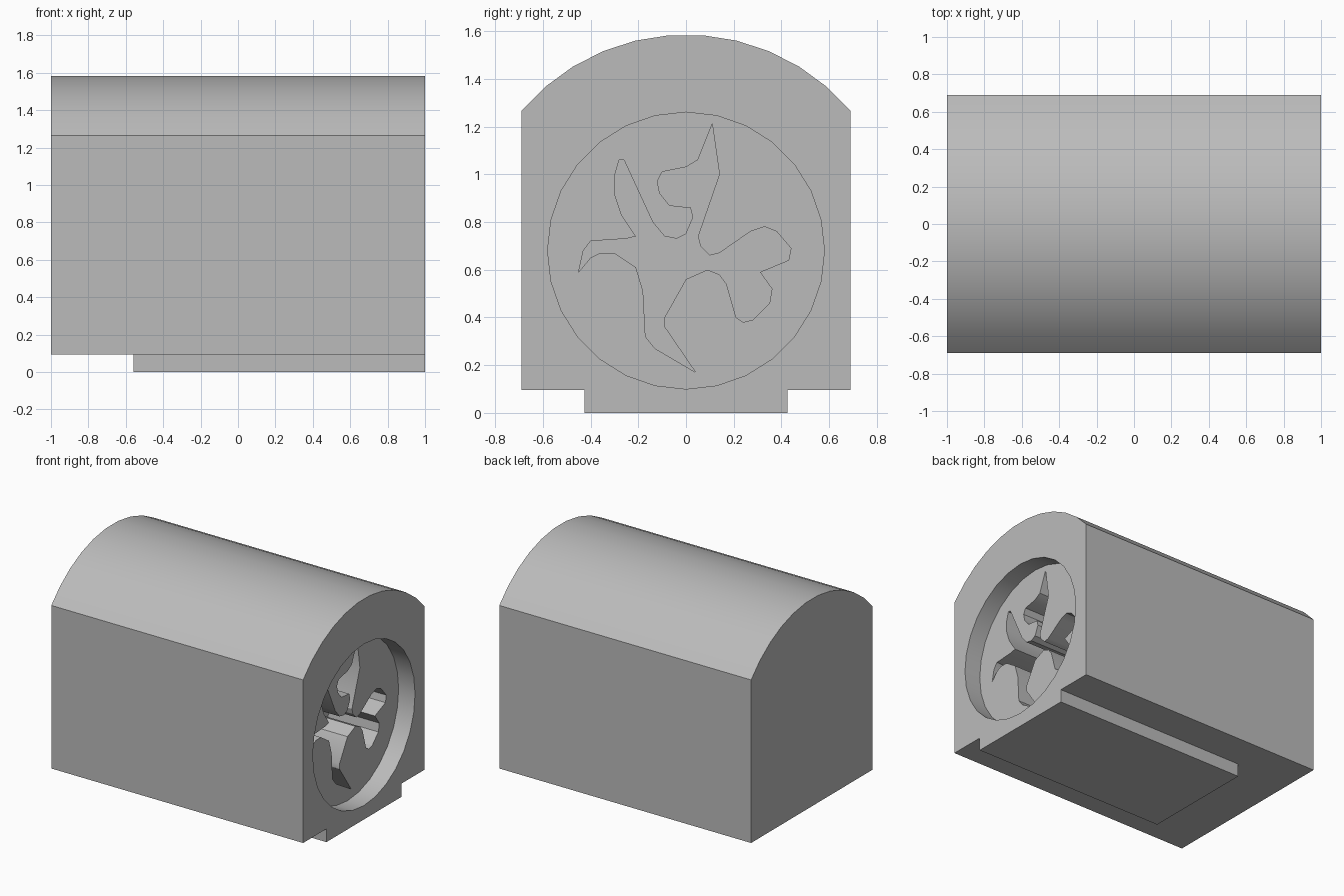
import bpy
import bmesh
from math import asin, cos, sin, pi, radians

old = bpy.data.objects.get("Cube")
if old:
    bpy.data.objects.remove(old, do_unlink=True)

# Single plain grey
GREY = (0.5, 0.5, 0.5, 1.0)
grey = bpy.data.materials.new("plain grey")
grey.use_nodes = True
grey.diffuse_color = GREY
grey.node_tree.nodes["Principled BSDF"].inputs["Base Color"].default_value = GREY


def prism(name, outline, x_start, x_end):
    """Extrude a closed (y, z) outline along x into a solid."""
    bm = bmesh.new()
    near = bm.faces.new([bm.verts.new((x_start, y, z)) for y, z in outline])
    extruded = bmesh.ops.extrude_face_region(bm, geom=[near], use_keep_orig=True)
    moved = [v for v in extruded["geom"] if isinstance(v, bmesh.types.BMVert)]
    bmesh.ops.translate(bm, verts=moved, vec=(x_end - x_start, 0, 0))
    bmesh.ops.recalc_face_normals(bm, faces=bm.faces)
    mesh = bpy.data.meshes.new(name)
    bm.to_mesh(mesh)
    bm.free()
    mesh.materials.append(grey)
    obj = bpy.data.objects.new(name, mesh)
    bpy.context.collection.objects.link(obj)
    return obj


def activate(obj):
    bpy.ops.object.select_all(action="DESELECT")
    obj.select_set(True)
    bpy.context.view_layer.objects.active = obj


def carve(target, cutter):
    """Subtract the cutter from the target, then discard the cutter."""
    cutter.hide_render = True
    mod = target.modifiers.new("carve", "BOOLEAN")
    mod.operation = "DIFFERENCE"
    mod.solver = "EXACT"
    mod.object = cutter
    activate(target)
    bpy.ops.object.modifier_apply(modifier=mod.name)
    bpy.data.objects.remove(cutter, do_unlink=True)


# Main dimensions
half_width = 0.69
floor_z = 0.095
centre_z = 0.68
roof_radius = 0.905
recess_radius = 0.58
recess_x = 0.87
motif_x = 0.47
roof_steps = 11

# Body: straight walls under a shallow barrel roof
spread = asin(half_width / roof_radius)
angles = [spread - 2 * spread * i / roof_steps for i in range(roof_steps + 1)]
roof = [(roof_radius * sin(a), centre_z + roof_radius * cos(a)) for a in angles]
body = prism("body", [(-half_width, floor_z), (half_width, floor_z)] + roof, -1, 1)

# Round recess in the end face
sides = 28
circle = [(recess_radius * cos(2 * pi * i / sides),
           centre_z + recess_radius * sin(2 * pi * i / sides)) for i in range(sides)]
carve(body, prism("recess_cutter", circle, recess_x, 1.1))

# Pinwheel motif sunk into the recess, one arm after another
upper_arm = [(.05, .74), (.14, 1), (.11, 1.21), (.05, 1.06), (0, 1.03), (-.1, 1.01),
             (-.12, .97), (-.11, .92), (-.07, .87), (.02, .86), (.03, .82), (0, .75),
             (-.04, .73), (-.09, .74), (-.14, .8)]
left_spike = [(-.26, 1.06), (-.28, 1.06), (-.3, .99), (-.3, .92), (-.27, .83), (-.21, .74)]
left_hook = [(-.25, .73), (-.4, .72), (-.43, .68), (-.45, .59), (-.4, .65), (-.36, .67),
             (-.3, .67), (-.21, .61), (-.18, .51)]
lower_arm = [(-.17, .32), (-.13, .27), (.04, .17), (-.09, .36), (-.09, .4), (0, .56)]
right_hook = [(.09, .6), (.14, .58), (.17, .54), (.21, .4), (.24, .38), (.28, .39),
              (.35, .46), (.36, .52), (.31, .59), (.43, .64), (.44, .69), (.38, .76),
              (.33, .78), (.27, .76), (.14, .67), (.1, .66), (.06, .7)]
motif = upper_arm + left_spike + left_hook + lower_arm + right_hook
carve(body, prism("motif_cutter", motif, motif_x, 0.95))

# Plinth under the body, flush with the carved end
half_plinth = 0.425
plinth = prism("plinth", [(-half_plinth, 0), (half_plinth, 0),
                          (half_plinth, floor_z), (-half_plinth, floor_z)], -0.56, 1)

# Smooth the curved surfaces, keep corners crisp
activate(body)
bpy.ops.object.shade_smooth_by_angle(angle=radians(30))
